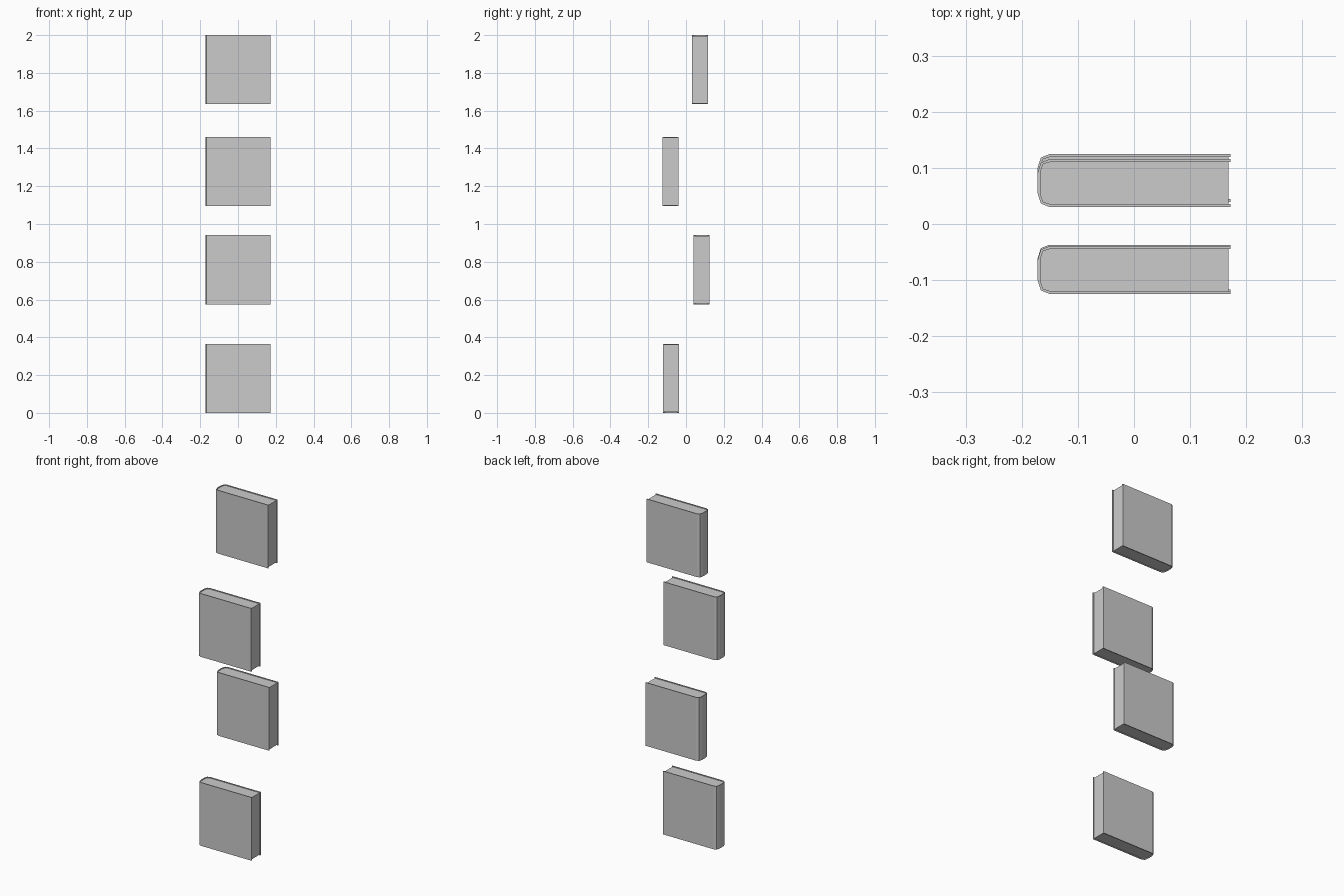
import bpy, bmesh

if "Cube" in bpy.data.objects:
    bpy.data.objects.remove(bpy.data.objects["Cube"])

X0, X1 = -0.172, 0.172      # spine and fore-edge
THICK, HEIGHT = 0.085, 0.366
BOARD, INSET = 0.005, 0.004  # cover thickness, page inset


def half_profile(t):
    """Rounded spine outline on the +y side, pulled inward by t."""
    h = THICK / 2
    return [(X0 + t, h - 0.025 + t * 0.3),
            (X0 + 0.006 + t * 0.8, h - 0.006 - t * 0.6),
            (X0 + 0.021 + t * 0.3, h - t)]


def outline(t, end):
    """Open U from the -y fore-edge round the spine to the +y fore-edge."""
    up = half_profile(t) + [(end, THICK / 2 - t)]
    return [(x, -y) for x, y in reversed(up)] + up


def prism(name, points, z0, z1, loc, strip=None):
    """Extrude a closed outline, or a strip between two open outlines."""
    bm = bmesh.new()
    if strip:
        a = [bm.verts.new((x, y, z0)) for x, y in points]
        b = [bm.verts.new((x, y, z0)) for x, y in strip]
        faces = [bm.faces.new((a[i], a[i + 1], b[i + 1], b[i]))
                 for i in range(len(a) - 1)]
    else:
        faces = [bm.faces.new([bm.verts.new((x, y, z0)) for x, y in points])]
    ext = bmesh.ops.extrude_face_region(bm, geom=faces, use_keep_orig=True)
    top = [v for v in ext["geom"] if isinstance(v, bmesh.types.BMVert)]
    bmesh.ops.translate(bm, verts=top, vec=(0, 0, z1 - z0))
    bmesh.ops.recalc_face_normals(bm, faces=bm.faces)
    me = bpy.data.meshes.new(name)
    bm.to_mesh(me)
    bm.free()
    ob = bpy.data.objects.new(name, me)
    ob.location = loc
    bpy.context.collection.objects.link(ob)


# Four floating books: (y centre, bottom z)
for i, (y, z) in enumerate([(-0.0795, 0.0), (0.082, 0.575),
                            (-0.082, 1.095), (0.073, 2 - HEIGHT)], 1):
    # wrapped cover
    prism(f"book_cover_{i}", outline(0, X1), 0, HEIGHT, (0, y, z),
          outline(BOARD, X1))
    # page block
    prism(f"book_pages_{i}", outline(BOARD, X1 - INSET), INSET,
          HEIGHT - INSET, (0, y, z))
